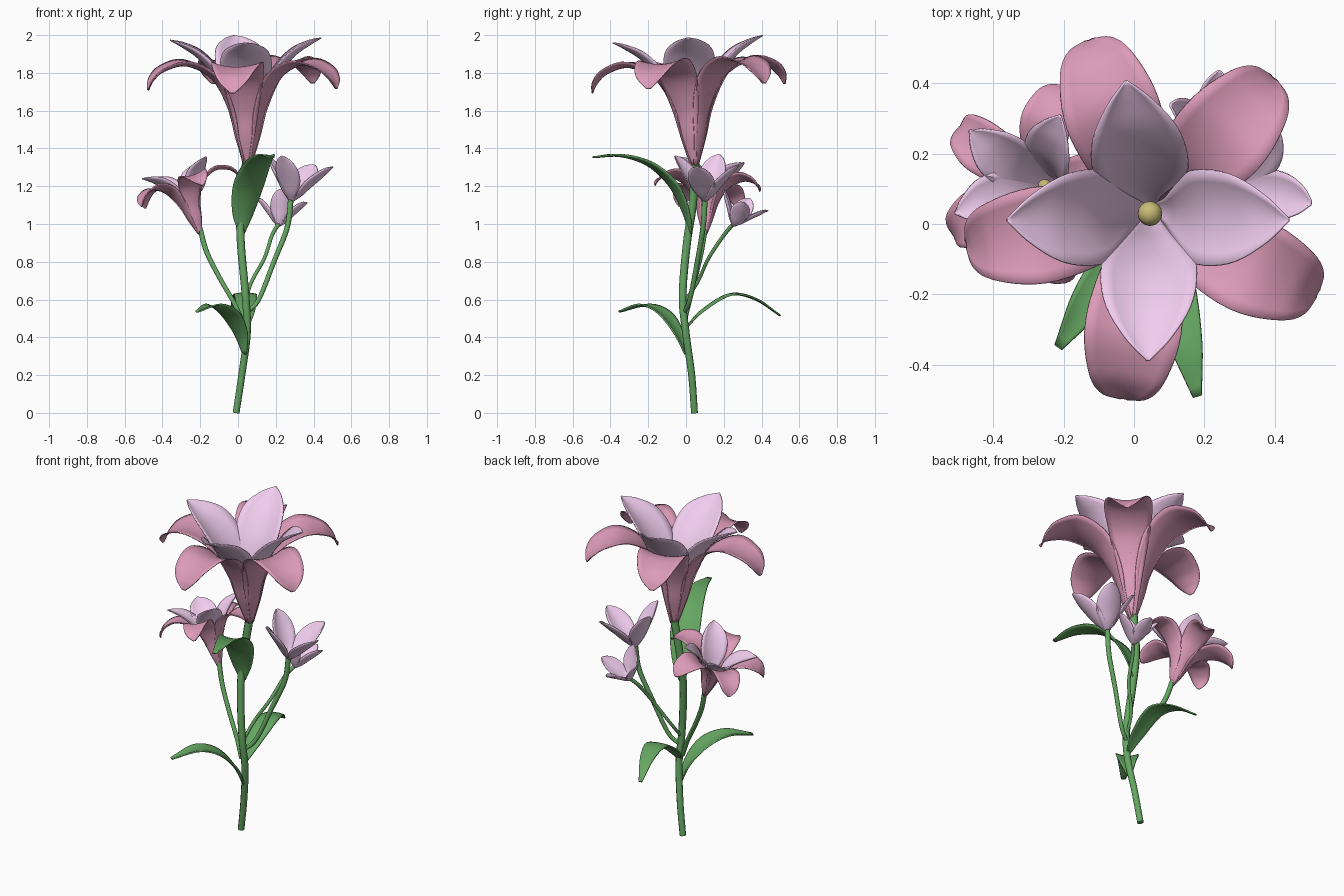
import bpy, math
from mathutils import Vector, Matrix

if "Cube" in bpy.data.objects:
    bpy.data.objects.remove(bpy.data.objects["Cube"])

Z = Vector((0, 0, 1))


def material(name, rgb):
    m = bpy.data.materials.new(name)
    m.diffuse_color = (*rgb, 1)
    m.use_nodes = True
    m.node_tree.nodes["Principled BSDF"].inputs["Base Color"].default_value = m.diffuse_color
    return m


PINK = material("pink", (0.72, 0.33, 0.48))
LILAC = material("lilac", (0.88, 0.61, 0.86))
GREEN = material("green", (0.13, 0.38, 0.12))
YELLOW = material("yellow", (0.58, 0.5, 0.18))


def smooth_path(pts, steps):
    """Catmull-Rom through points of any dimension."""
    pts = [Vector(p) for p in pts]
    p = [2 * pts[0] - pts[1]] + pts + [2 * pts[-1] - pts[-2]]
    out = []
    for i in range(1, len(p) - 2):
        a, b, c, d = p[i - 1:i + 3]
        for k in range(steps):
            t = k / steps
            out.append(0.5 * (2 * b + (c - a) * t + (2 * a - 5 * b + 4 * c - d) * t * t
                              + (3 * b - a - 3 * c + d) * t ** 3))
    return out + [pts[-1]]


def blade(pts, side, cup, xf=Matrix()):
    """Cupped strip along (x, y, z, half width) points."""
    path = smooth_path(pts, 5)
    n = len(path)
    us = [i / 4 - 1 for i in range(9)]
    verts, faces = [], []
    for i, p in enumerate(path):
        t = (path[min(i + 1, n - 1)].xyz - path[max(i - 1, 0)].xyz).normalized()
        nor, w = t.cross(side).normalized(), max(p.w, 0.002)
        verts += [xf @ (p.xyz + side * w * u + nor * cup * w * u * u) for u in us]
    for i in range(n - 1):
        for j in range(8):
            a = i * 9 + j
            faces.append((a, a + 1, a + 10, a + 9))
    return verts, faces


def blades_object(name, blades, mat, thick):
    verts, faces = [], []
    for v, f in blades:
        k = len(verts)
        verts += v
        faces += [tuple(i + k for i in q) for q in f]
    me = bpy.data.meshes.new(name)
    me.from_pydata(verts, [], faces)
    me.materials.append(mat)
    me.shade_smooth()
    ob = bpy.data.objects.new(name, me)
    bpy.context.collection.objects.link(ob)
    mod = ob.modifiers.new("thickness", 'SOLIDIFY')
    mod.thickness, mod.offset = thick, 0


def stem(name, pts, r0, r1, mat=GREEN):
    path = smooth_path(pts, 6)
    cu = bpy.data.curves.new(name, 'CURVE')
    cu.dimensions = '3D'
    cu.bevel_depth, cu.bevel_resolution, cu.use_fill_caps = 1, 2, True
    sp = cu.splines.new('POLY')
    sp.points.add(len(path) - 1)
    for i, p in enumerate(path):
        sp.points[i].co = (*p, 1)
        sp.points[i].radius = r0 + (r1 - r0) * i / (len(path) - 1)
    sp.use_smooth = True
    cu.materials.append(mat)
    bpy.context.collection.objects.link(bpy.data.objects.new(name, cu))


# petal profiles: radius, height, half width
OUTER = [(.015, 0, .018), (.06, .15, .047), (.095, .3, .077), (.18, .46, .115),
         (.32, .535, .137), (.44, .51, .112), (.50, .46, .072), (.525, .41, .012)]
INNER = [(.012, 0, .015), (.05, .15, .037), (.085, .3, .072), (.15, .45, .13),
         (.25, .57, .128), (.34, .635, .07), (.40, .67, .003)]
SMALL = [(.005, 0, .012), (.047, .04, .047), (.09, .095, .07), (.135, .15, .066),
         (.17, .195, .04), (.19, .22, .006)]


def flower(name, base, axis, scale, layers, centre=True):
    frame = (Matrix.Translation(base)
             @ Z.rotation_difference(Vector(axis)).to_matrix().to_4x4()
             @ Matrix.Scale(scale, 4))
    for label, profile, angles, cup, mat in layers:
        pts = [(r, 0, z, w) for r, z, w in profile]
        blades_object(name + "_" + label,
                      [blade(pts, Vector((0, 1, 0)), cup,
                             frame @ Matrix.Rotation(math.radians(a), 4, 'Z'))
                       for a in angles], mat, 0.006)
    if centre:
        stem(name + "_style", [frame @ Vector((0, 0, h)) for h in (0, .15, .3)],
             .02 * scale, .014 * scale)
        bpy.ops.mesh.primitive_uv_sphere_add(segments=16, ring_count=10, radius=.035)
        ob = bpy.context.object
        ob.name = name + "_pollen_tip"
        ob.matrix_world = frame @ Matrix.Translation((0, 0, .31))
        ob.data.materials.append(YELLOW)
        ob.data.shade_smooth()


# flowers
flower("main_flower", (.05, .045, 1.31), (-.015, -.05, 1), 1, [
    ("outer_petals", OUTER, (189, 262, 335, 48, 109), .2, PINK),
    ("inner_petals", INNER, (0, 99, 180, 270), .3, LILAC)])
flower("left_flower", (-.2, .1, .95), (-.33, .05, 1), .55, [
    ("outer_petals", OUTER, (3, 75, 144, 210, 288), .2, PINK),
    ("inner_petals", INNER, (60, 137, 203, 315), .3, LILAC)])
flower("right_flower", (.28, .1, 1.12), (.2, .04, 1), 1, [
    ("petals", SMALL, (-15, 65, 160, 242), .35, LILAC)], False)
flower("small_bud_flower", (.215, .25, .99), (.12, .42, .9), .7, [
    ("petals", SMALL, (0, 85, 170, 265), .35, LILAC)], False)

# stems
stem("main_stem", [(-.01, .045, 0), (.02, .03, .2), (.048, 0, .42), (.04, -.018, .62),
                   (.015, .005, .9), (.015, .035, 1.1), (.045, .05, 1.33)], .019, .024)
stem("left_stem", [(.03, -.01, .47), (-.02, .015, .58), (-.1, .05, .72),
                   (-.165, .08, .85), (-.2, .1, .97)], .012, .015)
stem("right_stem", [(.045, -.01, .53), (.11, .02, .6), (.19, .06, .8),
                    (.26, .09, .98), (.28, .1, 1.13)], .012, .016)
stem("small_bud_stem", [(.04, -.015, .58), (.07, .06, .69), (.14, .12, .82),
                        (.18, .2, .94), (.215, .25, 1.0)], .009, .011)

# leaves: path with half widths, and cup amount
LEAVES = {
    "upper_front_leaf": ([(.02, .02, .95, .015), (.03, -.01, 1.06, .06), (.06, -.08, 1.2, .085),
                          (.105, -.2, 1.31, .073), (.15, -.35, 1.358, .045),
                          (.18, -.49, 1.352, .012)], .2),
    "lower_front_leaf": ([(.035, 0, .31, .012), (.01, -.045, .42, .045), (-.05, -.12, .52, .065),
                          (-.13, -.22, .565, .05), (-.215, -.35, .535, .012)], .2),
    "lower_back_leaf": ([(.045, 0, .45, .012), (.045, .08, .54, .045), (.04, .23, .63, .06),
                         (.01, .37, .605, .042), (-.035, .5, .515, .01)], -.1),
}
for name, (pts, cup) in LEAVES.items():
    d = Vector(pts[-1]).xyz - Vector(pts[0]).xyz
    d.z = 0
    blades_object(name, [blade(pts, Z.cross(d.normalized()), cup)], GREEN, .008)
